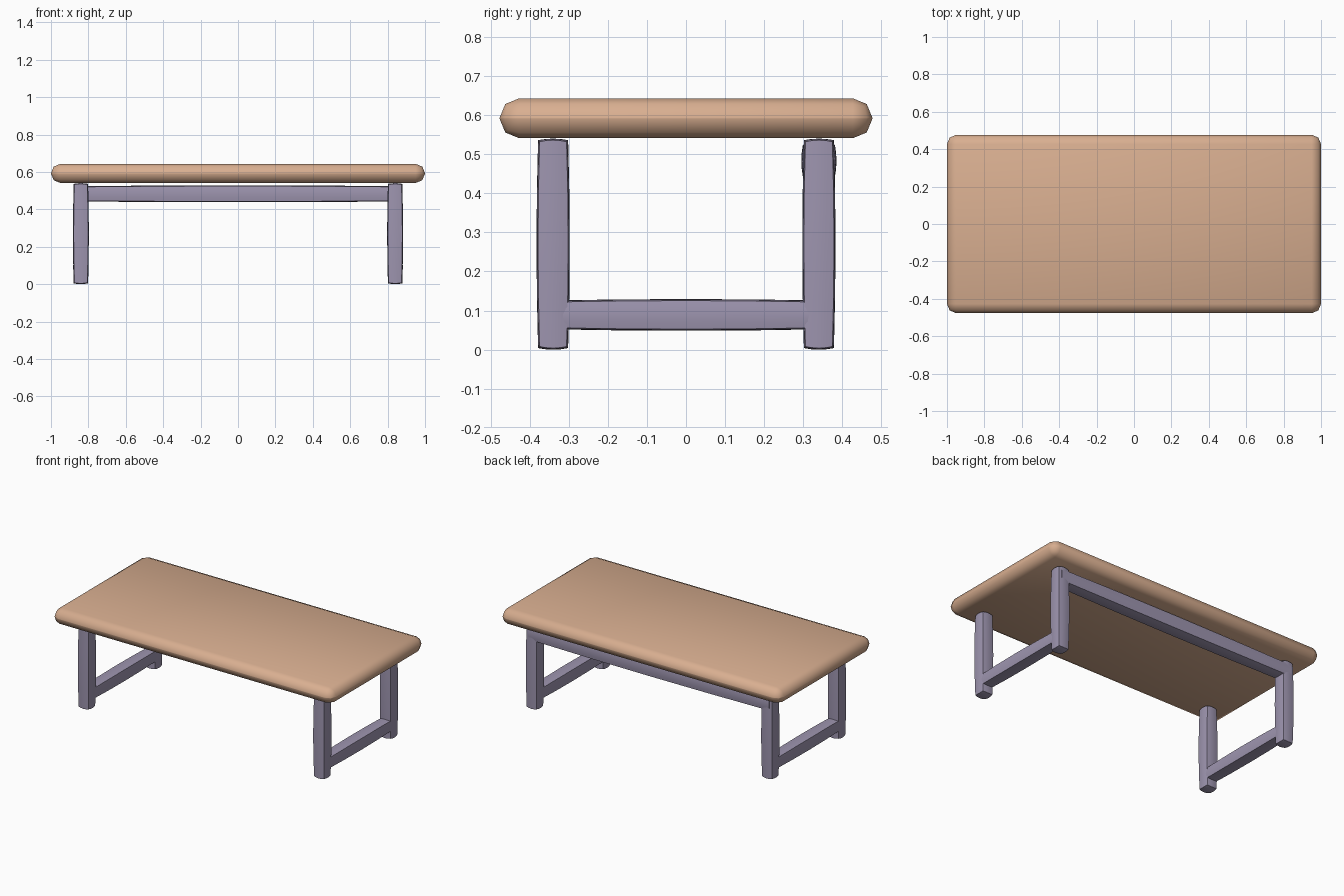
import bpy, bmesh, math

if "Cube" in bpy.data.objects:
    bpy.data.objects.remove(bpy.data.objects["Cube"])


def material(name, rgb):
    m = bpy.data.materials.new(name)
    m.diffuse_color = (*rgb, 1)
    m.use_nodes = True
    m.node_tree.nodes["Principled BSDF"].inputs["Base Color"].default_value = m.diffuse_color
    return m


WOOD = material("tan wood", (0.69, 0.425, 0.28))
FRAME = material("grey violet frame", (0.34, 0.30, 0.43))


def finish(bm, name, mat, angle):
    mesh = bpy.data.meshes.new(name)
    bm.to_mesh(mesh)
    bm.free()
    mesh.materials.append(mat)
    ob = bpy.data.objects.new(name, mesh)
    bpy.context.collection.objects.link(ob)
    bpy.ops.object.select_all(action='DESELECT')
    ob.select_set(True)
    bpy.context.view_layer.objects.active = ob
    bpy.ops.object.shade_smooth_by_angle(angle=math.radians(angle))
    return ob


def bulged_bar(name, centre, half, puff=0.004):
    """Box whose faces and edges swell gently towards their middles."""
    bm = bmesh.new()
    bmesh.ops.create_cube(bm, size=2)
    bmesh.ops.subdivide_edges(bm, edges=bm.edges[:], cuts=3, use_grid_fill=True)
    for v in bm.verts:
        u = v.co.copy()
        for i in range(3):
            a, b = u[(i + 1) % 3], u[(i + 2) % 3]
            v.co[i] = centre[i] + u[i] * (half[i] + puff * (2 - a * a - b * b))
    return finish(bm, name, FRAME, 30)


# Table top: slab with rounded edges
bm = bmesh.new()
bmesh.ops.create_cube(bm, size=1)
for v in bm.verts:
    v.co = (v.co.x * 2, v.co.y * 0.954, v.co.z * 0.102 + 0.592)
bmesh.ops.bevel(bm, geom=bm.edges[:], offset=0.05, offset_type='OFFSET',
                segments=2, profile=0.5, affect='EDGES')
finish(bm, "table_top", WOOD, 50)

# Legs and low side rails
for sx, side in ((-1, "left"), (1, "right")):
    for sy, end in ((-1, "front"), (1, "back")):
        bulged_bar(f"{end}_{side}_leg", (sx * 0.84, sy * 0.34, 0.27),
                   (0.0345, 0.0345, 0.262))
    bulged_bar(f"{side}_low_rail", (sx * 0.84, 0, 0.089), (0.0335, 0.357, 0.0325))

# High rail joining the back legs
bulged_bar("back_rail", (0, 0.34, 0.483), (0.857, 0.037, 0.037))
